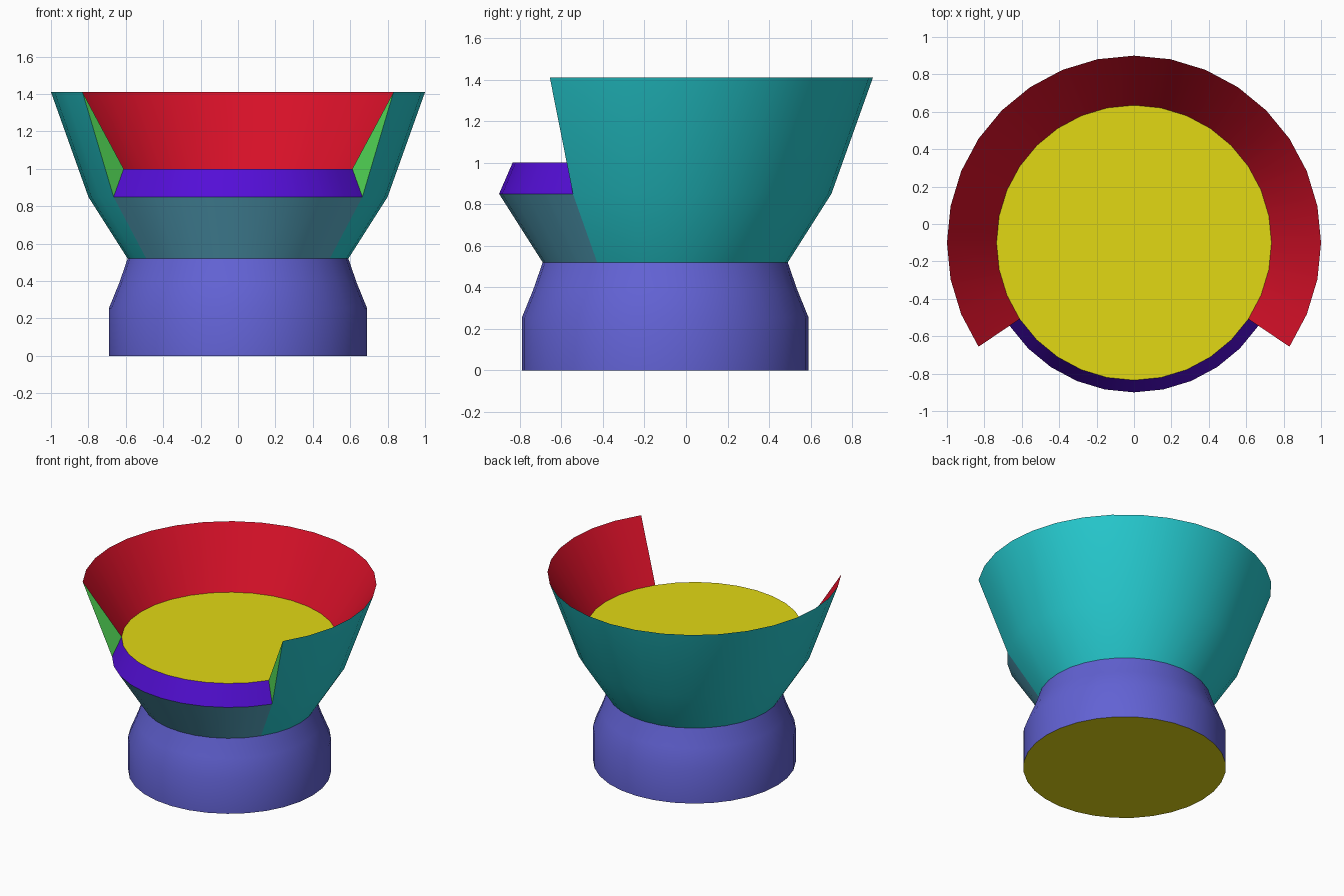
import bpy, bmesh, math

cube = bpy.data.objects.get("Cube")
if cube:
    bpy.data.objects.remove(cube, do_unlink=True)

SIDES = 32
AXIS_Y = -0.1
CUT = 3   # sides below the x axis where the tall wall ends


def material(name, rgb):
    linear = [((c / 255 + 0.055) / 1.055) ** 2.4 if c > 10 else c / 255 / 12.92 for c in rgb]
    mat = bpy.data.materials.new(name)
    mat.use_nodes = True
    mat.diffuse_color = (*linear, 1)
    mat.node_tree.nodes["Principled BSDF"].inputs["Base Color"].default_value = (*linear, 1)
    return mat


violet = material("soft violet", (98, 98, 212))
teal = material("teal", (38, 204, 209))
steel = material("steel blue", (90, 173, 200))
purple = material("deep purple", (84, 14, 215))
red = material("red", (214, 16, 40))
green = material("green", (84, 220, 88))
yellow = material("yellow", (226, 216, 20))


def lathe(name, profile, mats, first=0, count=SIDES, end_ring=None, end_mat=None, cap=None, cap_up=True):
    """Turn a (radius, z) profile; each profile step has its own material."""
    slots = list(dict.fromkeys(mats + [m for m in (end_mat, cap) if m]))
    full = count == SIDES
    bm = bmesh.new()
    rings = []
    for i in range(count if full else count + 1):
        a = 2 * math.pi * (first + i) / SIDES
        rings.append([bm.verts.new((r * math.cos(a), AXIS_Y + r * math.sin(a), z)) for r, z in profile])

    def add(verts, mat):
        bm.faces.new(verts).material_index = slots.index(mat)

    for i in range(count):
        a, b = rings[i], rings[(i + 1) % len(rings)]
        for j, mat in enumerate(mats):
            add((a[j], b[j], b[j + 1], a[j + 1]), mat)
    if end_mat:
        add([rings[0][j] for j in end_ring], end_mat)
        add([rings[-1][j] for j in reversed(end_ring)], end_mat)
    if cap:
        edge = [ring[0] for ring in rings]
        add(edge if cap_up else edge[::-1], cap)
    mesh = bpy.data.meshes.new(name)
    bm.to_mesh(mesh)
    bm.free()
    for mat in slots:
        mesh.materials.append(mat)
    mesh.shade_smooth()
    mesh.set_sharp_from_angle(angle=math.radians(35))
    obj = bpy.data.objects.new(name, mesh)
    bpy.context.collection.objects.link(obj)
    return obj


waist, bulge, seat_edge, rim = (0.59, 0.52), (0.80, 0.85), (0.735, 1.0), (1.0, 1.41)

# Pedestal with a flat underside
lathe("pedestal", [(0.69, 0), (0.69, 0.255), (0.635, 0.39), waist], [violet] * 3,
      cap=yellow, cap_up=False)

# Wrap-around backrest, open at the front, with coloured cut ends
lathe("backrest", [waist, bulge, rim, seat_edge], [teal, teal, red],
      first=-CUT, count=SIDES // 2 + 2 * CUT, end_ring=(1, 2, 3), end_mat=green)

# Low front panel with its lip
lathe("front_panel", [waist, bulge, seat_edge], [steel, purple],
      first=SIDES // 2 + CUT, count=SIDES // 2 - 2 * CUT)

# Flat seat
lathe("seat", [seat_edge], [], cap=yellow)
